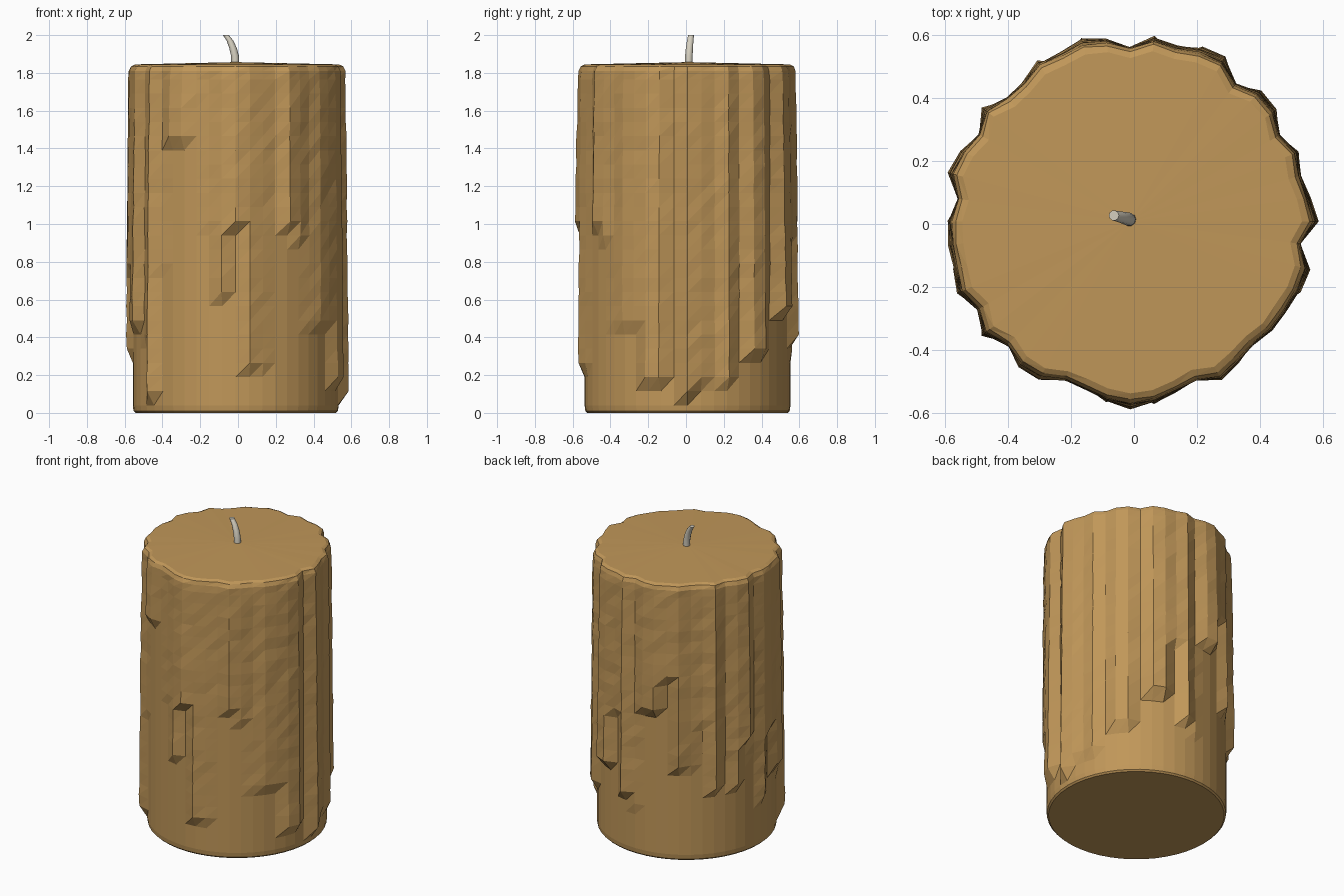
import bpy, bmesh, math, random

if "Cube" in bpy.data.objects:
    bpy.data.objects.remove(bpy.data.objects["Cube"])

random.seed(4)
CX, CY, R, N = -0.012, 0.008, 0.545, 48


def material(name, col):
    m = bpy.data.materials.new(name)
    m.diffuse_color = (*col, 1)
    m.use_nodes = True
    m.node_tree.nodes["Principled BSDF"].inputs["Base Color"].default_value = m.diffuse_color
    return m


def loft(name, rings, mat, cap_top_z=None):
    """Join closed rings of points into a capped skin."""
    bm = bmesh.new()
    vs = [[bm.verts.new(p) for p in ring] for ring in rings]
    n = len(vs[0])
    for a, b in zip(vs, vs[1:]):
        for i in range(n):
            j = (i + 1) % n
            bm.faces.new((a[i], a[j], b[j], b[i]))
    bm.faces.new(vs[0][::-1])
    if cap_top_z is None:
        bm.faces.new(vs[-1])
    else:
        c = bm.verts.new((CX, CY, cap_top_z))
        for i in range(n):
            bm.faces.new((vs[-1][i], vs[-1][(i + 1) % n], c))
    bmesh.ops.recalc_face_normals(bm, faces=bm.faces)
    me = bpy.data.meshes.new(name)
    bm.to_mesh(me)
    bm.free()
    me.materials.append(mat)
    ob = bpy.data.objects.new(name, me)
    bpy.context.collection.objects.link(ob)
    return ob


wax = material("tan wax", (0.53, 0.31, 0.10))
cotton = material("pale wick", (0.66, 0.62, 0.52))

# Drips: thickness (thousandths) and lower end (hundredths), counterclockwise from +x
thick = [55, 33, 16, 35, 3, 40, 42, 6, 58, 54, 34, 50,
         8, 42, 58, 38, 45, 14, 10, 50, 10, 40, 55, 8,
         35, 37, 37, 50, 15, 50, 10, 38, 37, 2, 6, 33,
         52, 40, 15, 0, 35, 20, 8, 25, 28, 40, 46, 0]
ends = [11, 19, 19, 19, 50, 34, 34, 60, 57, 57, 90, 42,
        30, 100, 100, 120, 60, 60, 90, 50, 70, 45, 80, 60,
        34, 79, 50, 50, 40, 11, 79, 146, 146, 160, 100, 64,
        101, 26, 26, 100, 101, 94, 50, 49, 49, 19, 19, 100]


def drip(k, z):
    end, t = ends[k] / 100, thick[k] / 1000
    if z < end - 0.03:
        return 0.0
    f = (z - end) / (1.85 - end)
    return t * (1 - 0.35 * f) + random.uniform(-0.004, 0.002)


def ring(z, inset=0.0, z_bulge=None, dz=0.0):
    pts = []
    for k in range(N):
        a = 2 * math.pi * k / N
        r = R + drip(k, z if z_bulge is None else z_bulge) - inset
        pts.append((CX + r * math.cos(a), CY + r * math.sin(a), z + dz))
    return pts


# Candle body: bevelled foot, dripping sides, rounded rim
rings = [ring(0, 0.014), ring(0.01, 0.004)]
rings += [ring(0.04 + 0.075 * i) for i in range(24)]
rings += [ring(1.81, 0.002), ring(1.835, 0.012), ring(1.845, 0.032)]
body = loft("candle_body", rings, wax, 1.857)
tri = body.modifiers.new("facets", "TRIANGULATE")
tri.quad_method = 'FIXED'

# Curved wick
path = [(-0.014, 0.014, 1.84, 0.021), (-0.016, 0.015, 1.89, 0.021),
        (-0.026, 0.018, 1.93, 0.020), (-0.042, 0.022, 1.97, 0.018),
        (-0.064, 0.027, 2.0, 0.016)]
wick = loft("wick", [[(x + r * math.cos(i * math.pi / 5), y + r * math.sin(i * math.pi / 5), z)
                      for i in range(10)] for x, y, z, r in path], cotton)
for p in wick.data.polygons:
    p.use_smooth = len(p.vertices) == 4
